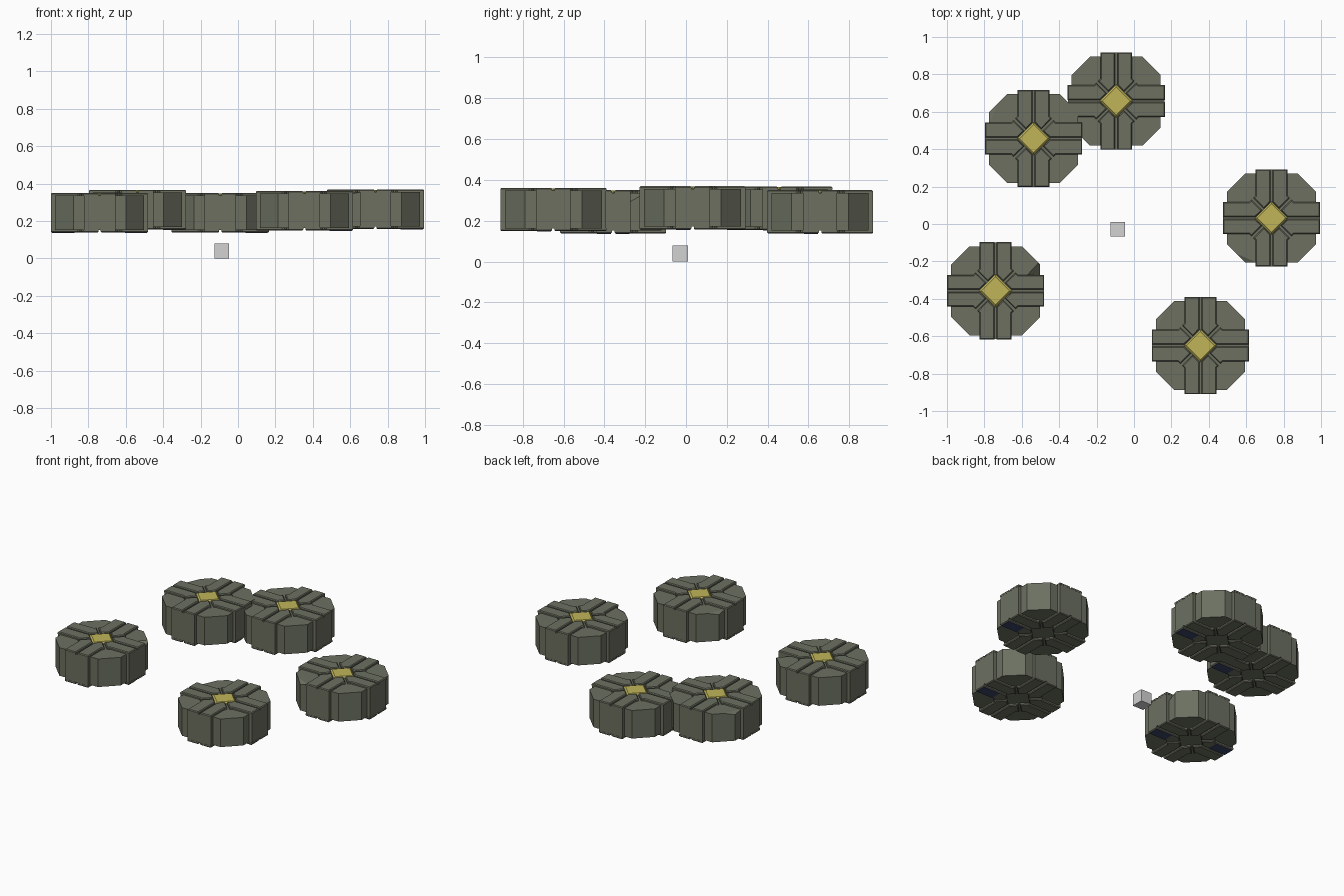
import bpy, bmesh, math
from mathutils import Vector, Matrix

if "Cube" in bpy.data.objects:
    bpy.data.objects.remove(bpy.data.objects["Cube"])


def mat(name, col):
    m = bpy.data.materials.new(name)
    m.diffuse_color = (*col, 1)
    m.use_nodes = True
    m.node_tree.nodes["Principled BSDF"].inputs["Base Color"].default_value = m.diffuse_color
    return m


OLIVE = mat("olive metal", (0.150, 0.162, 0.118))
YELLOW = mat("yellow plate", (0.53, 0.46, 0.10))
NAVY = mat("navy panel", (0.045, 0.06, 0.14))
GREY = mat("light grey", (0.65, 0.65, 0.65))


def prism(bm, pts, z0, z1, chamfer=0.0, cut=None):
    """Extrude an outline from z0 to z1, with optional chamfered top or a sliced corner."""
    t = bmesh.new()
    f = t.faces.new([t.verts.new((x, y, z0)) for x, y in pts])
    ext = bmesh.ops.extrude_face_region(t, geom=[f])
    for v in ext["geom"]:
        if isinstance(v, bmesh.types.BMVert):
            v.co.z = z1
    bmesh.ops.recalc_face_normals(t, faces=t.faces)
    if chamfer:
        edges = [e for e in t.edges if all(abs(v.co.z - z1) < 1e-6 for v in e.verts)]
        bmesh.ops.bevel(t, geom=edges, offset=chamfer, segments=1, affect='EDGES')
    if cut:
        p, n = cut
        bmesh.ops.bisect_plane(t, geom=t.verts[:] + t.edges[:] + t.faces[:],
                               plane_co=p, plane_no=n, clear_outer=True)
        bmesh.ops.holes_fill(t, edges=[e for e in t.edges if e.is_boundary])
        bmesh.ops.recalc_face_normals(t, faces=t.faces)
    me = bpy.data.meshes.new("tmp")
    t.to_mesh(me)
    t.free()
    bm.from_mesh(me)
    bpy.data.meshes.remove(me)


def finish(bm, name, material, loc):
    bmesh.ops.recalc_face_normals(bm, faces=bm.faces)
    me = bpy.data.meshes.new(name)
    bm.to_mesh(me)
    bm.free()
    me.materials.append(material)
    ob = bpy.data.objects.new(name, me)
    ob.location = loc
    bpy.context.collection.objects.link(ob)
    return ob


def rect(x0, x1, y0, y1):
    return [(x0, y0), (x1, y0), (x1, y1), (x0, y1)]


H = 0.212          # full height of a disc
STEP = 0.014       # how far the arms stand proud of the wedges
WEDGE = [(0, 0), (0.238, 0), (0.238, 0.14), (0.14, 0.238), (0, 0.238)]
HALF_ARM = [(0.26, 0.006), (0.26, 0.085), (0.119, 0.085), (0.107, 0.097),
            (0.050, 0.041), (0.086, 0.006)]
# dented corners of a wedge: shallow, and the deeper one
SHALLOW = ((0.085, 0.235, H - STEP), (0.35, 0.8, 1.6))
DEEP = ((0.165, 0.08, H - STEP), (0.73, -0.68, 1.2))


def disc(i, loc, dents, panels):
    bm = bmesh.new()
    # four corner wedges
    for q in range(4):
        part = bmesh.new()
        prism(part, WEDGE, STEP, H - STEP, cut=dents.get(q))
        part.transform(Matrix.Rotation(q * math.pi / 2, 4, 'Z'))
        me = bpy.data.meshes.new("tmp")
        part.to_mesh(me)
        part.free()
        bm.from_mesh(me)
        bpy.data.meshes.remove(me)
    # crossed arm cores
    prism(bm, rect(-0.259, 0.259, -0.084, 0.084), STEP, H - STEP)
    prism(bm, rect(-0.084, 0.084, -0.259, 0.259), STEP, H - STEP)
    # eight half-arm caps on the top and eight underneath
    for q in range(4):
        c, s = round(math.cos(q * math.pi / 2)), round(math.sin(q * math.pi / 2))
        for m in (1, -1):
            pts = [(x * c - y * m * s, x * s + y * m * c) for x, y in HALF_ARM]
            prism(bm, pts, H - STEP - 0.001, H, 0.005)
            prism(bm, pts, STEP + 0.001, 0, 0.005)
    finish(bm, f"disc_body_{i}", OLIVE, loc)

    # yellow diamond with sloped rim
    bm = bmesh.new()
    d = 0.088
    prism(bm, [(d, 0), (0, d), (-d, 0), (0, -d)], H - STEP - 0.002, H - 0.002, 0.009)
    finish(bm, f"diamond_plate_{i}", YELLOW, loc)

    # navy panels underneath
    bm = bmesh.new()
    for s in panels:
        pts = [(s * x, s * y) for x, y in rect(0.135, 0.254, -0.080, -0.011)]
        prism(bm, pts, -0.002, 0.002)
    finish(bm, f"under_panel_{i}", NAVY, loc)


DISCS = [
    ((-0.537, 0.457, 0.155), {1: SHALLOW}, (1,)),
    ((-0.095, 0.657, 0.138), {}, (1,)),
    ((0.735, 0.032, 0.157), {2: SHALLOW}, (1,)),
    ((0.355, -0.650, 0.149), {1: SHALLOW}, (1,)),
    ((-0.740, -0.357, 0.138), {0: DEEP}, (1, -1)),
]
for i, (loc, dents, panels) in enumerate(DISCS, 1):
    disc(i, loc, dents, panels)

# small marker cube on the ground
bm = bmesh.new()
prism(bm, rect(-0.039, 0.039, -0.039, 0.039), 0, 0.079)
finish(bm, "marker_cube", GREY, (-0.087, -0.028, 0))
